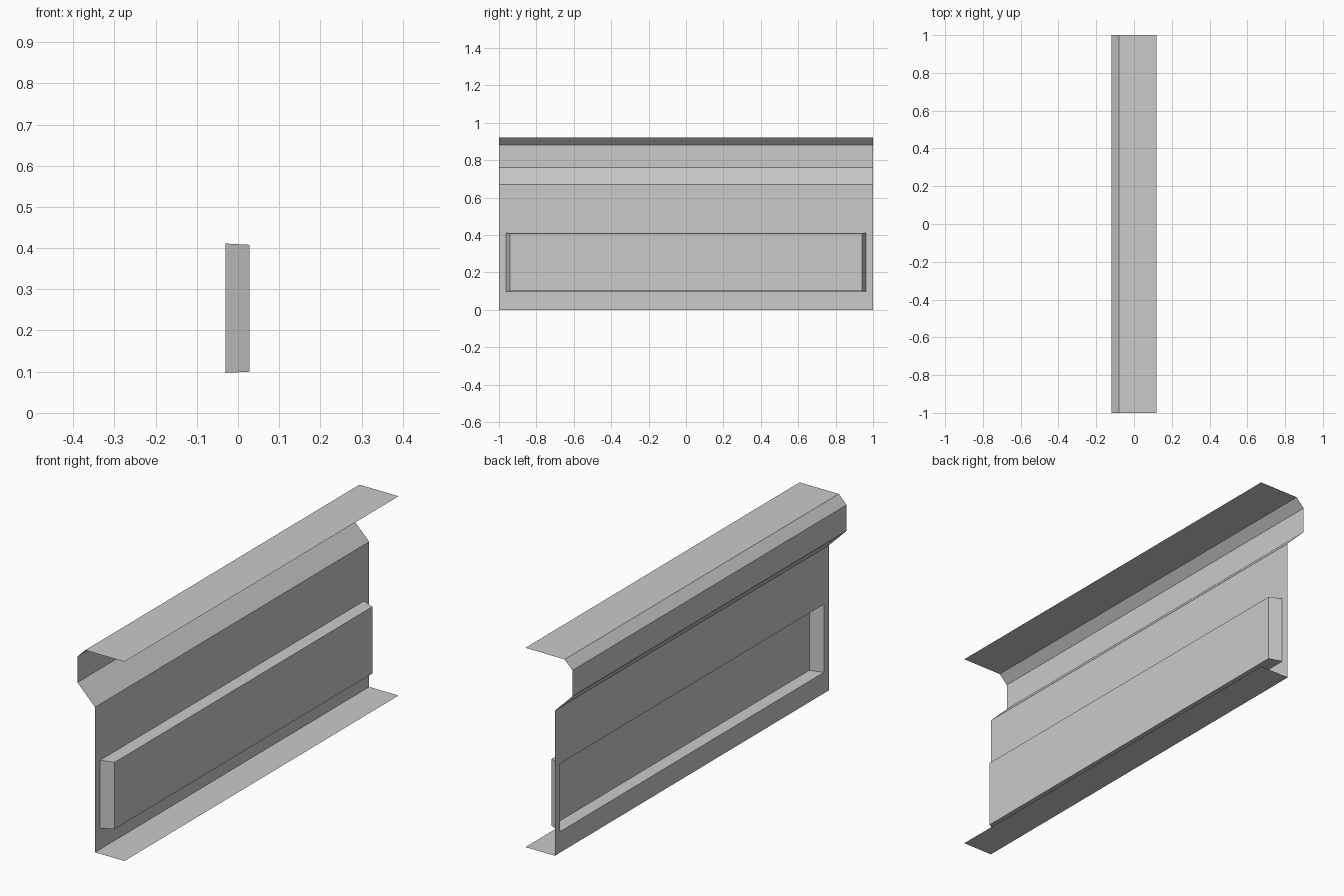
import bpy
import bmesh

cube = bpy.data.objects.get("Cube")
if cube:
    bpy.data.objects.remove(cube, do_unlink=True)

grey = bpy.data.materials.new("plain_grey")
grey.use_nodes = True
colour = (0.59, 0.59, 0.59, 1)
grey.diffuse_color = colour
grey.node_tree.nodes["Principled BSDF"].inputs["Base Color"].default_value = colour

HALF = 1.0        # half length along y
WALL_X = -0.03    # plane of the main wall
BEND_Z = 0.67     # height where the wall bends into the channel
LIP_X = 0.12      # outer edge of both flanges


def finish(name, bm):
    mesh = bpy.data.meshes.new(name)
    bm.to_mesh(mesh)
    bm.free()
    mesh.materials.append(grey)
    obj = bpy.data.objects.new(name, mesh)
    bpy.context.collection.objects.link(obj)


def sheet(name, profile):
    """Sweep an open x-z profile along y as folded sheet metal."""
    bm = bmesh.new()
    rows = [[bm.verts.new((x, y, z)) for y in (-HALF, HALF)] for x, z in profile]
    for a, b in zip(rows, rows[1:]):
        bm.faces.new((a[0], a[1], b[1], b[0]))
    finish(name, bm)


def ring(bm, x, half_y, low, high):
    corners = ((-half_y, low), (half_y, low), (half_y, high), (-half_y, high))
    return [bm.verts.new((x, y, z)) for y, z in corners]


def bridge(bm, outer, inner):
    for i in range(4):
        j = (i + 1) % 4
        bm.faces.new((outer[i], outer[j], inner[j], inner[i]))


# Folded channel and top flange, then the bottom flange
sheet("upper_channel", [(WALL_X, BEND_Z), (-0.12, 0.76), (-0.12, 0.88),
                        (-0.08, 0.92), (LIP_X, 0.92)])
sheet("bottom_flange", [(LIP_X, 0), (WALL_X, 0)])

# Main wall with an opening that is pressed outward into a hollow panel
bm = bmesh.new()
edge = ring(bm, WALL_X, HALF, 0, BEND_Z)
opening = ring(bm, WALL_X, 0.963, 0.097, 0.411)
bridge(bm, edge, opening)
finish("main_wall", bm)

bm = bmesh.new()
base = ring(bm, WALL_X, 0.963, 0.097, 0.411)
face = ring(bm, 0.028, 0.94, 0.1, 0.408)
bridge(bm, base, face)
bm.faces.new(face)
finish("pressed_panel", bm)
